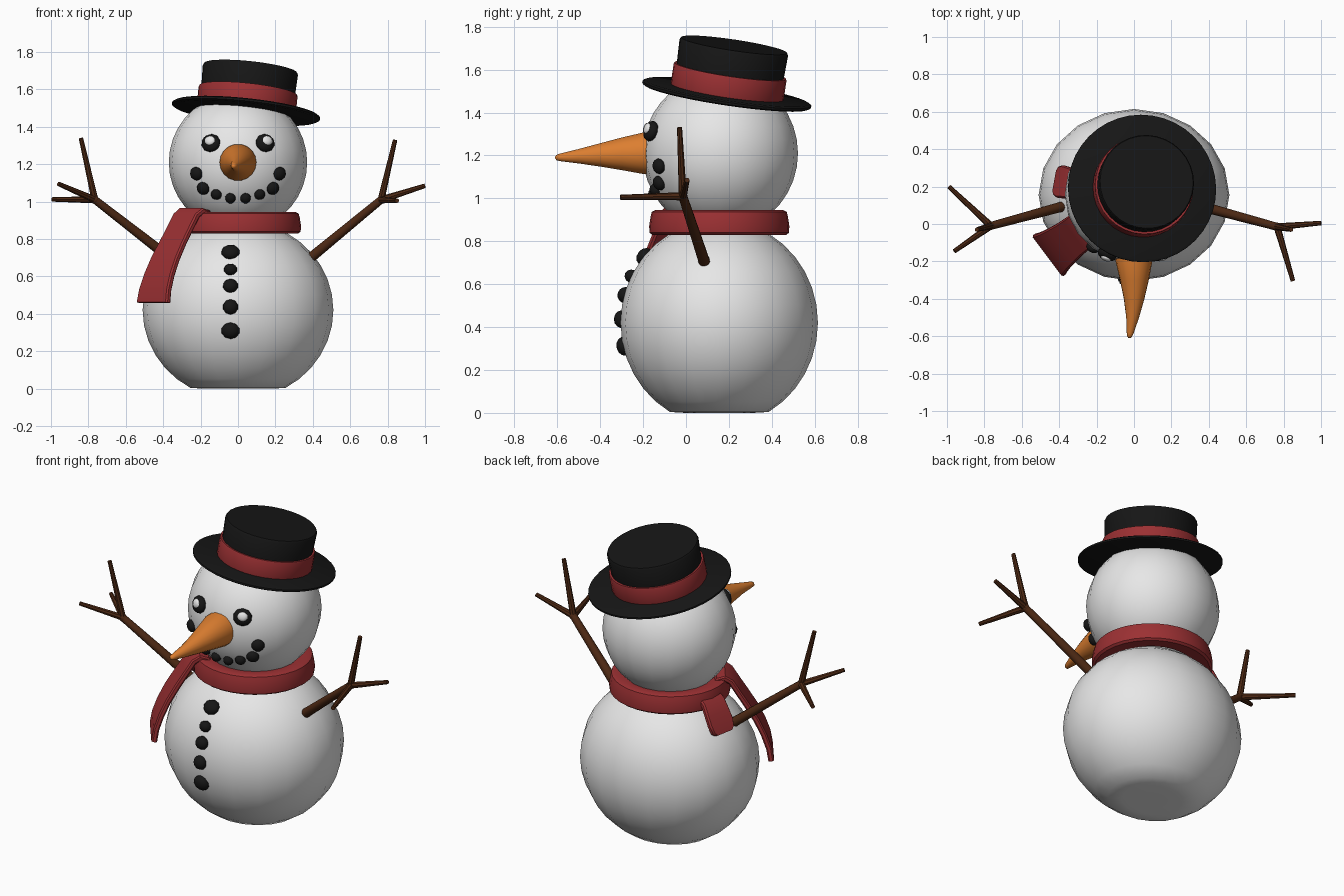
import bpy, bmesh, math
from mathutils import Vector, Matrix

if "Cube" in bpy.data.objects:
    bpy.data.objects.remove(bpy.data.objects["Cube"])


def material(name, rgb):
    m = bpy.data.materials.new(name)
    m.diffuse_color = (*rgb, 1)
    m.use_nodes = True
    m.node_tree.nodes["Principled BSDF"].inputs["Base Color"].default_value = m.diffuse_color
    return m


SNOW = material("snow_white", (0.8, 0.8, 0.8))
COAL = material("coal_black", (0.008, 0.008, 0.008))
RED = material("scarf_red", (0.33, 0.03, 0.033))
ORANGE = material("carrot_orange", (0.72, 0.21, 0.03))
BROWN = material("twig_brown", (0.075, 0.022, 0.007))

BODY = (Vector((0, 0.155, 0.42)), Vector((0.51, 0.46, 0.48)))
HEAD = (Vector((0, 0.16, 1.21)), Vector((0.37, 0.362, 0.37)))


def finish(name, bm, mat, angle=40):
    bmesh.ops.recalc_face_normals(bm, faces=bm.faces[:])
    me = bpy.data.meshes.new(name)
    bm.to_mesh(me)
    bm.free()
    me.materials.append(mat)
    ob = bpy.data.objects.new(name, me)
    bpy.context.collection.objects.link(ob)
    bpy.ops.object.select_all(action='DESELECT')
    ob.select_set(True)
    bpy.context.view_layer.objects.active = ob
    bpy.ops.object.shade_smooth_by_angle(angle=math.radians(angle))
    return ob


def loft(bm, rings, cap=True, closed=False):
    """Skin a list of equal-length point rings."""
    vs = [[bm.verts.new(p) for p in r] for r in rings]
    n = len(vs[0])
    for i in range(len(vs) if closed else len(vs) - 1):
        a, b = vs[i], vs[(i + 1) % len(vs)]
        for j in range(n):
            k = (j + 1) % n
            bm.faces.new((a[j], a[k], b[k], b[j]))
    if cap and not closed:
        bm.faces.new(vs[0])
        bm.faces.new(vs[-1])


def circle(r, z, n, sx=1, sy=1):
    return [Vector((r * sx * math.cos(t), r * sy * math.sin(t), z))
            for t in (2 * math.pi * i / n for i in range(n))]


def tube(bm, points, radii, n=10):
    rings = []
    for i, p in enumerate(points):
        d = points[min(i + 1, len(points) - 1)] - points[max(i - 1, 0)]
        q = d.to_track_quat('Z', 'Y')
        rings.append([p + q @ v for v in circle(radii[i], 0, n)])
    loft(bm, rings)


# Snowballs; the lower one is flattened where it stands
for name, (c, r) in (("body", BODY), ("head", HEAD)):
    bm = bmesh.new()
    bmesh.ops.create_uvsphere(bm, u_segments=20, v_segments=18, radius=1,
                              matrix=Matrix.Translation(c) @ Matrix.Diagonal((*r, 1)))
    for v in bm.verts:
        v.co.z = max(v.co.z, 0)
    finish(name, bm, SNOW)


# Coal pieces set on the front of a snowball
def lump(name, ball, x, z, rx, rz, depth, mat=COAL, lift=0.0):
    c, r = ball
    dx, dz = x - c.x, z - c.z
    y = -r.y * math.sqrt(1 - (dx / r.x) ** 2 - (dz / r.z) ** 2)
    normal = Vector((dx / r.x ** 2, y / r.y ** 2, dz / r.z ** 2)).normalized()
    rot = normal.to_track_quat('Z', 'Y').to_matrix().to_4x4()
    pos = Vector((x, c.y + y, z)) + normal * lift
    bm = bmesh.new()
    bmesh.ops.create_icosphere(bm, subdivisions=2, radius=1,
                               matrix=Matrix.Translation(pos) @ rot @ Matrix.Diagonal((rx, rz, depth, 1)))
    finish(name, bm, mat)


for i, (z, rx, rz) in enumerate(((0.73, 0.05, 0.044), (0.637, 0.036, 0.032), (0.55, 0.041, 0.038),
                                 (0.437, 0.041, 0.041), (0.31, 0.05, 0.045))):
    lump(f"button_{i + 1}", BODY, -0.04, z, rx, rz, 0.033)
for side, label in ((-1, "left"), (1, "right")):
    lump(f"eye_{label}", HEAD, side * 0.143, 1.312, 0.054, 0.05, 0.03, lift=0.006)
    lump(f"eye_glint_{label}", HEAD, side * 0.143 + 0.003, 1.318, 0.029, 0.027, 0.012, SNOW, 0.03)
    for i, (x, z, r) in enumerate(((0.04, 1.02, 0.029), (0.115, 1.04, 0.03),
                                   (0.185, 1.072, 0.036), (0.221, 1.15, 0.037))):
        lump(f"mouth_{label}_{i + 1}", HEAD, side * x, z, r, r, 0.026, lift=0.003)

# Carrot nose, slightly bent
bm = bmesh.new()
nose = ((0, -0.1, 1.21, 0.1), (0, -0.2, 1.21, 0.098), (0.002, -0.3, 1.207, 0.077),
        (0, -0.4, 1.202, 0.055), (-0.008, -0.5, 1.196, 0.034), (-0.021, -0.585, 1.191, 0.018),
        (-0.025, -0.603, 1.19, 0.013), (-0.026, -0.61, 1.19, 0.004))
tube(bm, [Vector(p[:3]) for p in nose], [p[3] for p in nose], 18)
finish("carrot_nose", bm, ORANGE, 60)

# Scarf ring around the neck
bm = bmesh.new()
profile = ((0.24, 0.84), (0.322, 0.83), (0.335, 0.84), (0.337, 0.87), (0.33, 0.915),
           (0.324, 0.937), (0.308, 0.945), (0.24, 0.935))
loft(bm, [[p + Vector((0, 0.155, 0)) for p in circle(r, z, 32, 1, 0.97)] for r, z in profile], closed=True)
finish("scarf_ring", bm, RED)


# Scarf tails: ribbons following (distance, height, half width)
def ribbon(name, out, centre, path, thick):
    out = Vector((*out, 0)).normalized()
    across = Vector((-out.y, out.x, 0))
    pts = [centre + out * d + Vector((0, 0, z)) for d, z, w in path]
    bm = bmesh.new()
    rings = []
    for i, (p, (d, z, w)) in enumerate(zip(pts, path)):
        t = (pts[min(i + 1, len(pts) - 1)] - pts[max(i - 1, 0)]).normalized()
        n = t.cross(across).normalized() * thick / 2
        e = across * 0.008
        a = across * w
        rings.append([p - a - n * 0.5, p - a + e - n, p + a - e - n, p + a - n * 0.5,
                      p + a + n * 0.5, p + a - e + n, p - a + e + n, p - a + n * 0.5])
    loft(bm, rings)
    finish(name, bm, RED)


ribbon("scarf_long_tail", (-0.8, -0.6), Vector((0, 0.175, 0)),
       ((0.25, 0.90, 0.10), (0.275, 0.94, 0.11), (0.31, 0.95, 0.11), (0.345, 0.925, 0.105),
        (0.385, 0.86, 0.105), (0.435, 0.78, 0.108), (0.485, 0.695, 0.115), (0.525, 0.61, 0.122),
        (0.553, 0.53, 0.13), (0.565, 0.46, 0.136)), 0.032)
ribbon("scarf_short_tail", (-0.983, 0.18), Vector((0, 0.155, 0)),
       ((0.29, 0.90, 0.075), (0.335, 0.87, 0.08), (0.37, 0.81, 0.085), (0.395, 0.765, 0.088),
        (0.412, 0.725, 0.08), (0.418, 0.71, 0.06)), 0.034)

# Twig arms with three fingers each
arms = {"right": ((0.34, 0.1, 0.66), (0.765, -0.015, 1.01),
                  ((0.84, -0.03, 1.33), (1.0, 0.005, 1.085), (0.85, -0.305, 1.005))),
        "left": ((-0.34, 0.105, 0.68), (-0.765, -0.01, 1.01),
                 ((-0.84, -0.03, 1.34), (-0.96, -0.145, 1.095), (-0.99, 0.2, 1.012)))}
for label, (base, fork, tips) in arms.items():
    bm = bmesh.new()
    base, fork = Vector(base), Vector(fork)
    tube(bm, [base, fork], [0.028, 0.021])
    bmesh.ops.create_icosphere(bm, subdivisions=2, radius=0.023, matrix=Matrix.Translation(fork))
    for tip in tips:
        tube(bm, [fork, Vector(tip)], [0.019, 0.012], 8)
    finish(f"arm_{label}", bm, BROWN)

# Tilted hat
tilt = Vector((0.106, 0.15, 1)).to_track_quat('Z', 'Y').to_matrix().to_4x4()
place = Matrix.Translation((0.043, 0.19, 1.485)) @ tilt
for name, mat, n, prof in (
        ("hat_brim", COAL, 40, ((0.385, -0.012), (0.398, -0.005), (0.398, 0.005), (0.385, 0.012))),
        ("hat_crown", COAL, 32, ((0.25, 0), (0.252, 0.11), (0.256, 0.222), (0.25, 0.233))),
        ("hat_band", RED, 32, ((0.264, 0.008), (0.266, 0.015), (0.266, 0.105), (0.263, 0.112)))):
    bm = bmesh.new()
    loft(bm, [[place @ p for p in circle(r, z, n)] for r, z in prof])
    finish(name, bm, mat, 50)
